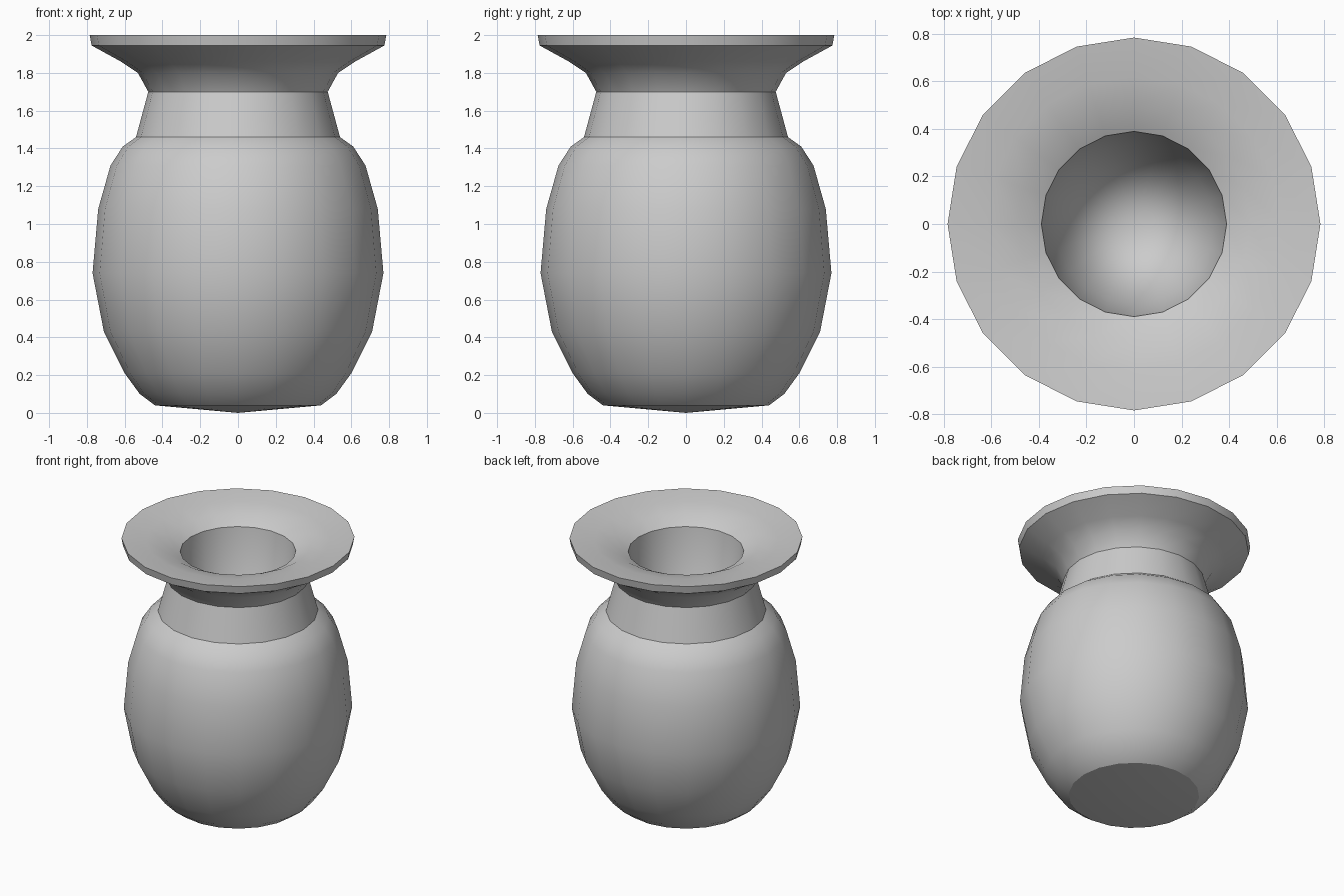
import bpy
import bmesh
import math

cube = bpy.data.objects.get("Cube")
if cube:
    bpy.data.objects.remove(cube, do_unlink=True)

SIDES = 20

# Profile as (radius, height): underside, belly, neck, flared lip, hollow inside
PROFILE = [
    (0, 0), (0.44, 0.04), (0.52, 0.1), (0.6, 0.21), (0.71, 0.43),
    (0.77, 0.74), (0.74, 1.08), (0.675, 1.31), (0.61, 1.41), (0.54, 1.46),
    (0.475, 1.7), (0.53, 1.8), (0.62, 1.86), (0.775, 1.945), (0.785, 2),
    (0.62, 1.98), (0.49, 1.95), (0.39, 1.9), (0.335, 1.46), (0, 0.9),
]


def lathe(name, profile, sides, material):
    """Spin a profile around z into a closed solid."""
    bm = bmesh.new()
    verts = [bm.verts.new((r, 0, z)) for r, z in profile]
    edges = [bm.edges.new(pair) for pair in zip(verts, verts[1:])]
    bmesh.ops.spin(bm, geom=verts + edges, cent=(0, 0, 0), axis=(0, 0, 1),
                   angle=math.tau, steps=sides, use_duplicate=False)
    bmesh.ops.remove_doubles(bm, verts=bm.verts, dist=0.0005)
    bmesh.ops.recalc_face_normals(bm, faces=bm.faces)
    mesh = bpy.data.meshes.new(name)
    bm.to_mesh(mesh)
    bm.free()
    mesh.materials.append(material)
    obj = bpy.data.objects.new(name, mesh)
    bpy.context.collection.objects.link(obj)
    bpy.ops.object.select_all(action="DESELECT")
    obj.select_set(True)
    bpy.context.view_layer.objects.active = obj
    bpy.ops.object.shade_smooth_by_angle(angle=math.radians(30))
    return obj


# Plain grey clay
clay = bpy.data.materials.new("grey_clay")
clay.use_nodes = True
color = (0.6, 0.6, 0.6, 1)
clay.diffuse_color = color
clay.node_tree.nodes["Principled BSDF"].inputs["Base Color"].default_value = color

lathe("vase", PROFILE, SIDES, clay)
